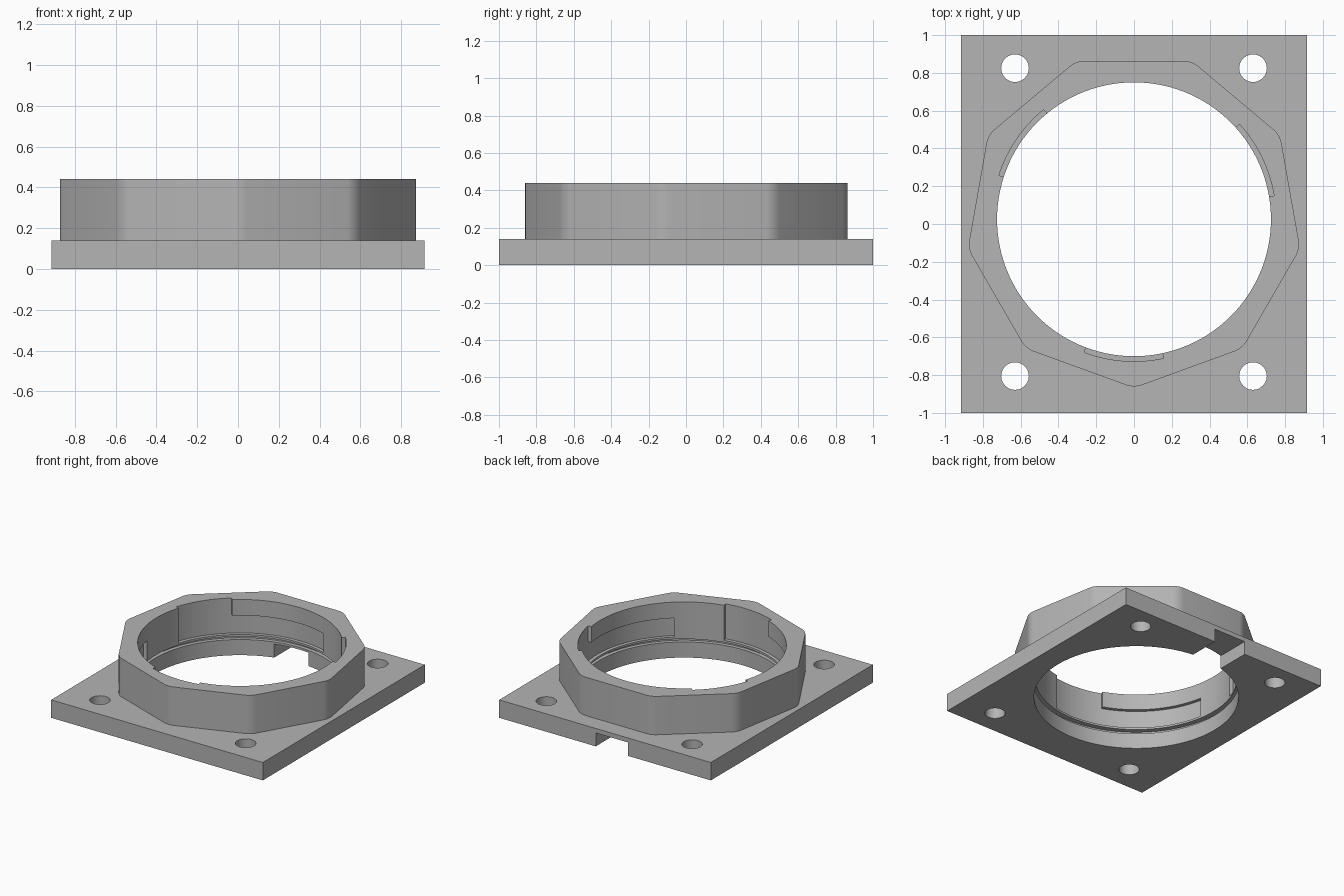
import bpy, bmesh, math

if "Cube" in bpy.data.objects:
    bpy.data.objects.remove(bpy.data.objects["Cube"])

CY = 0.025            # bore centre in y
BORE, SLOT, GROOVE = 0.725, 0.752, 0.765

grey = bpy.data.materials.new("plain_grey")
grey.diffuse_color = (0.46, 0.46, 0.46, 1)
grey.use_nodes = True
grey.node_tree.nodes["Principled BSDF"].inputs["Base Color"].default_value = grey.diffuse_color


def prism(name, pts, z0, z1, bevel=0):
    """Extrude a counter-clockwise outline from z0 to z1, optionally rounding its upright edges."""
    bm = bmesh.new()
    face = bm.faces.new([bm.verts.new((x, y, z0)) for x, y in pts])
    res = bmesh.ops.extrude_face_region(bm, geom=[face])
    for v in res["geom"]:
        if isinstance(v, bmesh.types.BMVert):
            v.co.z = z1
    if bevel:
        upright = [e for e in bm.edges if abs(e.verts[0].co.z - e.verts[1].co.z) > 1e-4]
        bmesh.ops.bevel(bm, geom=upright, offset=bevel, segments=4, profile=0.5, affect='EDGES')
    bmesh.ops.recalc_face_normals(bm, faces=bm.faces)
    me = bpy.data.meshes.new(name)
    bm.to_mesh(me)
    bm.free()
    me.materials.append(grey)
    ob = bpy.data.objects.new(name, me)
    bpy.context.collection.objects.link(ob)
    return ob


def arc(r, a0, a1, n, cx=0, cy=CY):
    return [(cx + r * math.cos(math.radians(a0 + (a1 - a0) * i / n)),
             cy + r * math.sin(math.radians(a0 + (a1 - a0) * i / n))) for i in range(n + 1)]


def circle(r, n, cx=0, cy=CY, start=0):
    return arc(r, start, start + 360, n, cx, cy)[:-1]


def sector(r, a0, a1):
    return arc(r, a0, a1, 16) + arc(0.6, a1, a0, 16)


def rect(x0, x1, y0, y1):
    return [(x0, y0), (x1, y0), (x1, y1), (x0, y1)]


def combine(target, tool, op):
    m = target.modifiers.new(op, 'BOOLEAN')
    m.operation, m.object, m.solver = op, tool, 'EXACT'
    bpy.context.view_layer.objects.active = target
    bpy.ops.object.modifier_apply(modifier=m.name)
    bpy.data.objects.remove(tool)


# square flange plate with a nine-sided collar on top
mount = prism("flange_mount", rect(-0.915, 0.915, -1, 1), 0, 0.14)
combine(mount, prism("collar", circle(0.893, 9, start=-90), 0.05, 0.44, 0.04), 'UNION')

# main bore, slightly wider in the plate, and the ring groove
combine(mount, prism("bore", circle(BORE, 120), -0.1, 0.6), 'DIFFERENCE')
combine(mount, prism("plate_bore", circle(0.735, 120), -0.1, 0.13), 'DIFFERENCE')
combine(mount, prism("ring_groove", circle(GROOVE, 120), 0.122, 0.15), 'DIFFERENCE')

# three L-shaped twist-lock slots: an open entry and a closed channel beside it
for a in (9.5, 129.5, 249.5):
    combine(mount, prism("entry", sector(SLOT, a, a + 32.5), 0.166, 0.6), 'DIFFERENCE')
    combine(mount, prism("channel", sector(SLOT, a - 59, a + 5), 0.166, 0.315), 'DIFFERENCE')

# screw holes in the plate corners
for x in (-0.63, 0.63):
    for y in (0.825, -0.805):
        combine(mount, prism("screw_hole", circle(0.073, 40, x, y), -0.1, 0.3), 'DIFFERENCE')

# cable notch under the back edge
combine(mount, prism("cable_notch", rect(-0.2, 0.08, 0.6, 1.2), -0.1, 0.105), 'DIFFERENCE')

# smooth curved walls, sharp corners
bpy.ops.object.select_all(action='DESELECT')
mount.select_set(True)
bpy.context.view_layer.objects.active = mount
bpy.ops.object.shade_smooth_by_angle(angle=math.radians(15))
